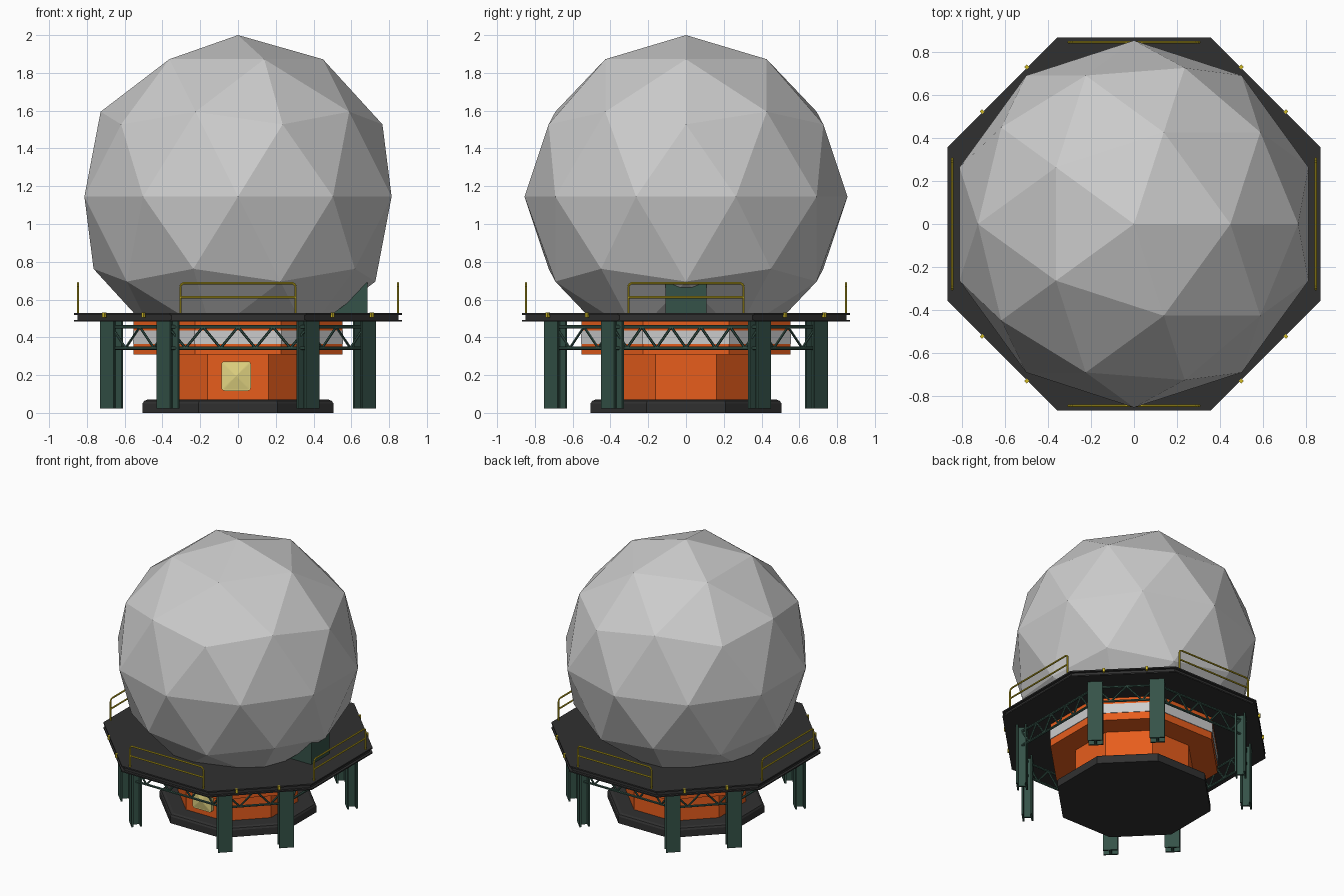
import bpy, bmesh, math
from mathutils import Vector, Matrix

if "Cube" in bpy.data.objects:
    bpy.data.objects.remove(bpy.data.objects["Cube"])


def material(name, rgb):
    m = bpy.data.materials.new(name)
    m.diffuse_color = (*rgb, 1)
    m.use_nodes = True
    m.node_tree.nodes["Principled BSDF"].inputs["Base Color"].default_value = m.diffuse_color
    return m


BLACK = material("black", (0.03, 0.03, 0.03))
ORANGE = material("orange", (0.8, 0.11, 0.012))
GREEN = material("green", (0.035, 0.085, 0.065))
YELLOW = material("yellow", (0.65, 0.5, 0.02))
PALE = material("pale_yellow", (0.75, 0.65, 0.22))


def finish(bm, name, mat=None):
    bmesh.ops.recalc_face_normals(bm, faces=bm.faces)
    me = bpy.data.meshes.new(name)
    bm.to_mesh(me)
    bm.free()
    ob = bpy.data.objects.new(name, me)
    bpy.context.collection.objects.link(ob)
    if mat:
        me.materials.append(mat)
    return ob


def octagon(name, profile, mat=None):
    """Closed octagonal loft through (apothem, z) pairs."""
    bm = bmesh.new()
    rings = []
    for a, z in profile:
        r = a / math.cos(math.pi / 8)
        rings.append([bm.verts.new((r * math.cos(math.pi * (k + .5) / 4),
                                    r * math.sin(math.pi * (k + .5) / 4), z)) for k in range(8)])
    for lo, hi in zip(rings, rings[1:]):
        for k in range(8):
            n = (k + 1) % 8
            bm.faces.new((lo[k], lo[n], hi[n], hi[k]))
    bm.faces.new(rings[0])
    bm.faces.new(rings[-1])
    return finish(bm, name, mat)


def box(bm, centre, size, angle=0.0):
    m = Matrix.Translation(centre) @ Matrix.Rotation(angle, 4, 'Z') @ Matrix.Diagonal((*size, 1))
    return bmesh.ops.create_cube(bm, size=1, matrix=m)["verts"]


def bar(bm, a, b, r, sides=6):
    a, b = Vector(a), Vector(b)
    d = b - a
    m = Matrix.Translation((a + b) / 2) @ d.to_track_quat('Z', 'Y').to_matrix().to_4x4()
    bmesh.ops.create_cone(bm, cap_ends=True, segments=sides, radius1=r, radius2=r,
                          depth=d.length, matrix=m)


# Faceted dome, cut off at the deck
bm = bmesh.new()
bmesh.ops.create_icosphere(bm, subdivisions=2, radius=0.855, matrix=Matrix.Translation((0, 0, 1.145)))
cut = bmesh.ops.bisect_plane(bm, geom=bm.verts[:] + bm.edges[:] + bm.faces[:],
                             plane_co=(0, 0, 0.5), plane_no=(0, 0, 1), clear_inner=True)
bmesh.ops.contextual_create(bm, geom=[e for e in cut["geom_cut"] if isinstance(e, bmesh.types.BMEdge)])
finish(bm, "dome")

# Deck with a recessed rim, foundation and octagonal building
octagon("deck", [(0.868, 0.483), (0.868, 0.492), (0.85, 0.492), (0.85, 0.518),
                 (0.868, 0.518), (0.868, 0.528)], BLACK)
octagon("foundation", [(0.505, 0), (0.505, 0.05), (0.498, 0.063), (0.48, 0.07)], BLACK)
octagon("lower_building", [(0.388, 0.06), (0.388, 0.32)], ORANGE)
octagon("upper_building", [(0.552, 0.31), (0.552, 0.485)], ORANGE)
octagon("building_band", [(0.556, 0.365), (0.556, 0.435)])

# Window with a raised centre
bm = bmesh.new()
box(bm, (-0.01, -0.39, 0.195), (0.156, 0.05, 0.156))
upright = [e for e in bm.edges if abs(e.verts[0].co.y - e.verts[1].co.y) > 0.01]
bmesh.ops.bevel(bm, geom=upright, offset=0.016, segments=3, affect='EDGES', profile=0.5)
front = min(bm.faces, key=lambda f: f.calc_center_median().y)
bmesh.ops.inset_individual(bm, faces=[front], thickness=0.008)
centre = bmesh.ops.poke(bm, faces=[front])["verts"][0]
centre.co.y -= 0.015
finish(bm, "front_window", PALE)

# Entrance block on the right side of the dome
bm = bmesh.new()
box(bm, (0.583, 0, 0.605), (0.205, 0.216, 0.17))
finish(bm, "entrance", GREEN)

# Eight I-beam legs, paired at the diagonal sides
LEG_POS = []
for q in range(4):
    rot = Matrix.Rotation(q * math.pi / 2, 3, 'Z')
    # the leg footprint is slightly longer in y than in x
    for x, y in ((0.685, 0.375), (0.375, 0.685)):
        p = rot @ Vector((x, y, 0))
        big = abs(p.x) > abs(p.y)
        LEG_POS.append(Vector((math.copysign(0.67 if big else 0.37, p.x),
                               math.copysign(0.39 if big else 0.69, p.y), 0)))
for i, p in enumerate(LEG_POS):
    ang = math.pi / 4 + (i // 2) * math.pi / 2
    out = Vector((math.cos(ang), math.sin(ang), 0))
    bm = bmesh.new()
    mid = p + Vector((0, 0, 0.255))
    for s in (-1, 1):
        box(bm, mid + out * s * 0.03, (0.012, 0.1, 0.466), ang)
    box(bm, mid, (0.05, 0.016, 0.466), ang)
    finish(bm, f"leg_{i + 1}", GREEN)

# Trusses between neighbouring legs
for i, a in enumerate(LEG_POS):
    b = LEG_POS[(i + 1) % 8]
    lo, hi = Vector((0, 0, 0.343)), Vector((0, 0, 0.455))
    bm = bmesh.new()
    bar(bm, a + lo, b + lo, 0.009)
    bar(bm, a + hi, b + hi, 0.009)
    n = 2 * round((b - a).length / 0.17)
    for k in range(n):
        p, q = a.lerp(b, k / n), a.lerp(b, (k + 1) / n)
        bar(bm, p + (lo if k % 2 else hi), q + (hi if k % 2 else lo), 0.007)
    finish(bm, f"truss_{i + 1}", GREEN)

# Yellow railings on the four main sides, with rounded top corners
for i, name in enumerate(("front", "right", "back", "left")):
    rot = Matrix.Rotation(i * math.pi / 2, 3, 'Z')
    bm = bmesh.new()
    arc = [(0.285 + 0.02 * math.cos(t), 0.667 + 0.02 * math.sin(t))
           for t in (0, math.pi / 6, math.pi / 3, math.pi / 2)]
    path = [(0.305, 0.525)] + arc + [(-x, z) for x, z in reversed(arc)] + [(-0.305, 0.525)]
    pts = [rot @ Vector((x, -0.847, z)) for x, z in path]
    for a, b in zip(pts, pts[1:]):
        bar(bm, a, b, 0.006, 8)
    bar(bm, rot @ Vector((-0.305, -0.847, 0.612)), rot @ Vector((0.305, -0.847, 0.612)), 0.006, 8)
    finish(bm, f"{name}_railing", YELLOW)

# Small yellow clips on the diagonal deck edges
bm = bmesh.new()
for sx in (-1, 1):
    for sy in (-1, 1):
        for x, y in ((0.5, 0.732), (0.708, 0.524)):
            box(bm, (sx * x, sy * y, 0.518), (0.016, 0.016, 0.028), math.pi / 4)
finish(bm, "deck_clips", YELLOW)
